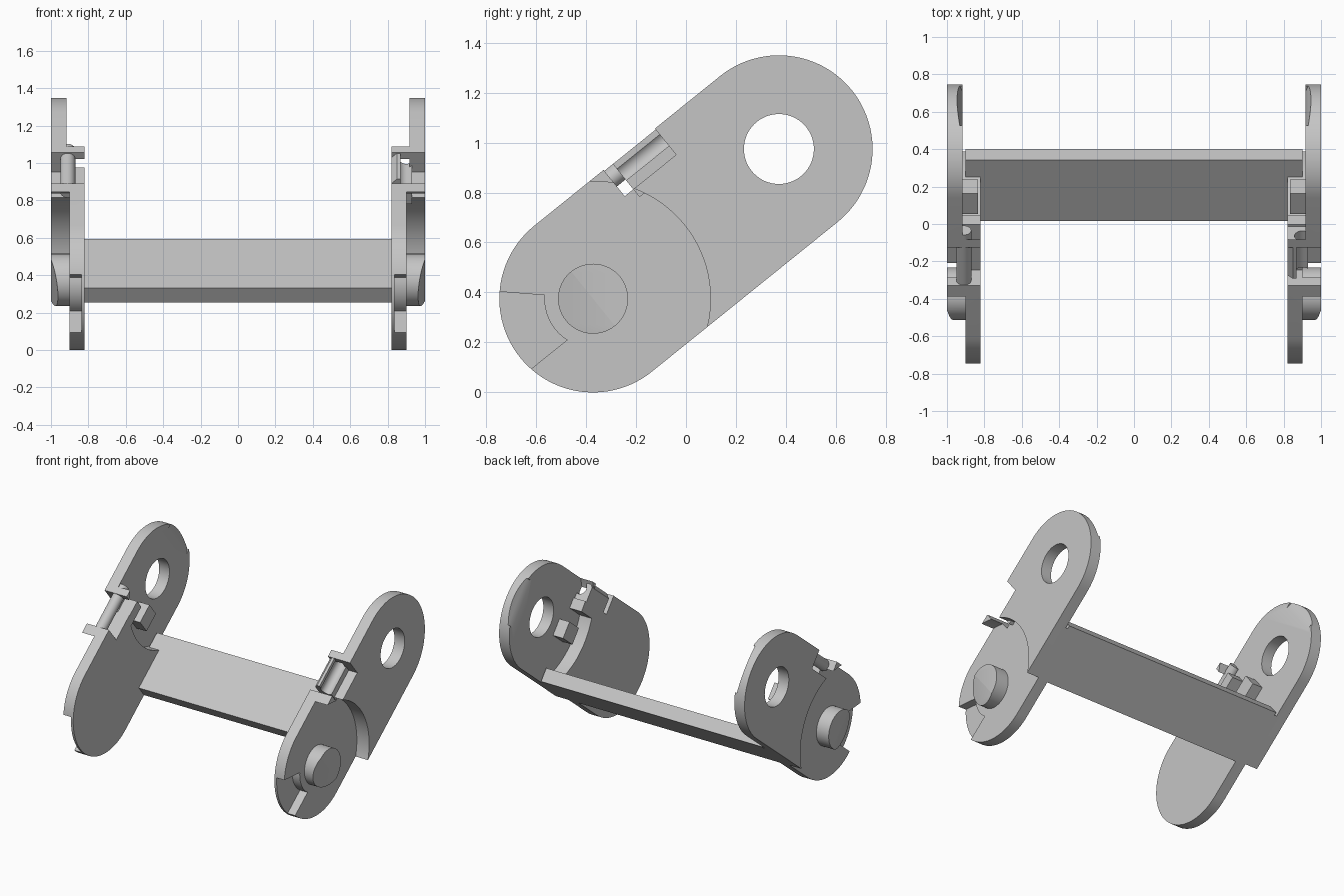
import bpy, bmesh, math
from mathutils import Matrix, Vector

cube = bpy.data.objects.get("Cube")
if cube:
    bpy.data.objects.remove(cube, do_unlink=True)

R, LEN, HOLE, POCKET = 0.375, 0.955, 0.14, 0.47
TILT = Matrix.Translation((0, -0.372, 0.375)) @ Matrix.Rotation(math.radians(38.85), 4, 'X')

grey = bpy.data.materials.new("light grey plastic")
grey.use_nodes = True
colour = (0.56, 0.56, 0.56, 1)
grey.diffuse_color = colour
grey.node_tree.nodes["Principled BSDF"].inputs["Base Color"].default_value = colour


def arc(cx, cy, r, a0, a1, n):
    return [(cx + r * math.cos(math.radians(a0 + (a1 - a0) * i / n)),
             cy + r * math.sin(math.radians(a0 + (a1 - a0) * i / n))) for i in range(n + 1)]


def circle(cx, cy, r, n=64):
    return arc(cx, cy, r, 0, 360, n)[:-1]


def rect(a0, a1, b0, b1):
    return [(a0, b0), (a1, b0), (a1, b1), (a0, b1)]


# Extrude an outline along one axis of the link's own frame: x across, y along, z over
def prism(name, outline, t0, t1, axis='x', side=1):
    place = {'x': lambda a, b, t: (t, a, b),
             'y': lambda a, b, t: (a, t, b),
             'z': lambda a, b, t: (a, b, t)}[axis]
    bm = bmesh.new()
    ends = []
    for t in (t0, t1):
        ends.append([bm.verts.new(Vector(place(a, b, t)) * Vector((1, 1, 1)).length / math.sqrt(3))
                     for a, b in outline])
    bm.faces.new(ends[0])
    bm.faces.new(ends[1])
    n = len(outline)
    for i in range(n):
        j = (i + 1) % n
        bm.faces.new((ends[0][i], ends[0][j], ends[1][j], ends[1][i]))
    for v in bm.verts:
        v.co.x *= side
    bmesh.ops.transform(bm, matrix=TILT, verts=bm.verts)
    bmesh.ops.recalc_face_normals(bm, faces=bm.faces)
    mesh = bpy.data.meshes.new(name)
    bm.to_mesh(mesh)
    bm.free()
    mesh.materials.append(grey)
    ob = bpy.data.objects.new(name, mesh)
    bpy.context.collection.objects.link(ob)
    return ob


def cut(ob, *cutters):
    for c in cutters:
        mod = ob.modifiers.new("cut", 'BOOLEAN')
        mod.operation, mod.solver, mod.object = 'DIFFERENCE', 'EXACT', c
    bpy.context.view_layer.update()
    dg = bpy.context.evaluated_depsgraph_get()
    mesh = bpy.data.meshes.new_from_object(ob.evaluated_get(dg))
    ob.modifiers.clear()
    ob.data = mesh
    for c in cutters:
        bpy.data.objects.remove(c, do_unlink=True)


parts = []
for side, label in ((1, "left"), (-1, "right")):
    def part(name, outline, t0, t1, axis='x'):
        ob = prism(label + "_" + name, outline, t0, t1, axis, side)
        parts.append(ob)
        return ob

    def cutter(outline, t0, t1, axis='x'):
        return prism("cutter", outline, t0, t1, axis, side)

    # Side plate: rounded bar, pocketed outside at the pin and inside at the hole
    stadium = arc(0, 0, R, 90, 270, 48) + arc(LEN, 0, R, -90, 90, 48)
    plate = part("side_plate", stadium, 0.82, 1.0)
    groove = arc(0, 0, 0.195, 137, 199, 12) + [(-0.5, -0.063), (-0.5, 0.47)]
    cut(plate,
        cutter(circle(0, 0, POCKET, 96), 0.9, 1.1),
        cutter(circle(LEN, 0, POCKET, 96), 0.7, 0.917),
        cutter(circle(LEN, 0, HOLE), 0.7, 1.1),
        cutter(rect(0.356, 0.62, 0.24, 0.5), 0.7, 1.1),
        cutter(groove, 0.838, 0.95),
        # lead-in ramp at the tip
        cutter([(0.9, 1.25), (0.917, 1.25), (0.957, 1.36), (0.9, 1.36)], -0.17, 0.17, 'z'))

    # Pivot pin with a sloped half
    pin = part("pivot_pin", circle(0, 0, HOLE), 0.88, 1.0)
    cut(pin, cutter([(1.0, 0.0), (1.1, 0.0), (1.1, -0.3), (0.92, -0.3)], -0.3, 0.3, 'z'))

    # Stop lug in the inner pocket and ledge beside the notch
    part("stop_lug", rect(LEN - 0.36, LEN - 0.22, -0.06, 0.06), 0.835, 0.93)
    part("notch_ledge", rect(0.5, 0.665, 0.16, 0.235), 0.82, 0.925)

    if side > 0:
        # Open clip that takes a hinge rod
        clip = part("hinge_clip", [(0.82, 0.2), (0.93, 0.2), (0.93, 0.37),
                                   (0.85, 0.37), (0.82, 0.34)], 0.40, 0.65, 'y')
        cut(clip, cutter(circle(0.9, 0.315, 0.042, 32), 0.3, 0.8, 'y'),
            cutter(rect(0.87, 0.96, 0.315, 0.5), 0.3, 0.8, 'y'))
    else:
        part("hinge_rod", circle(0.91, 0.33, 0.04, 32), 0.34, 0.70, 'y')

# Cross bar along the lower edge
parts.append(prism("cross_bar", rect(0.275, 0.692, -0.375, -0.278), -0.9, 0.9))

# Smooth round walls, keep hard edges
bpy.ops.object.select_all(action='DESELECT')
for ob in parts:
    ob.select_set(True)
bpy.context.view_layer.objects.active = parts[0]
bpy.ops.object.shade_smooth_by_angle(angle=math.radians(25))
